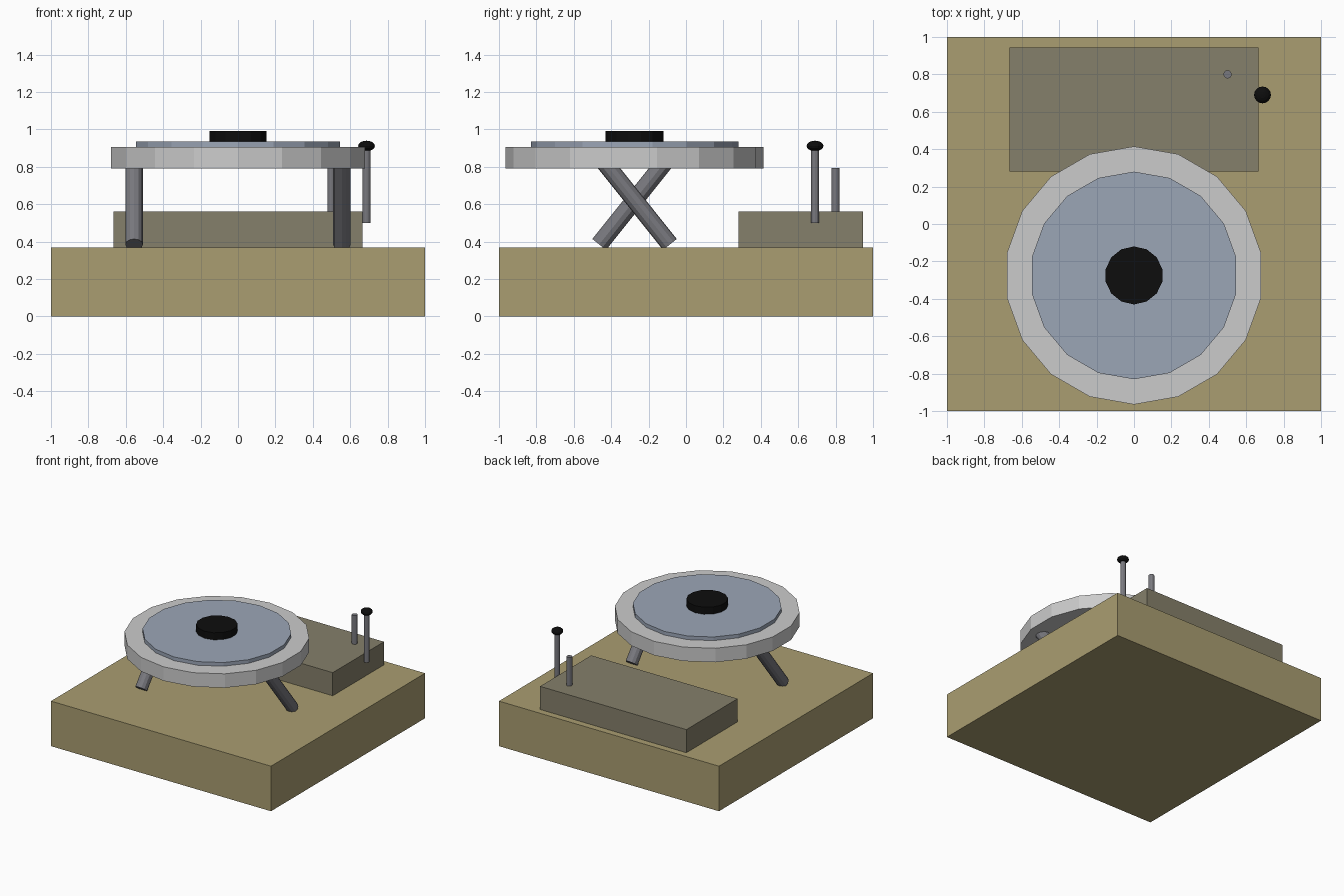
import bpy
from mathutils import Vector

if "Cube" in bpy.data.objects:
    bpy.data.objects.remove(bpy.data.objects["Cube"])


def material(name, r, g, b):
    m = bpy.data.materials.new(name)
    m.diffuse_color = (r, g, b, 1)
    m.use_nodes = True
    m.node_tree.nodes["Principled BSDF"].inputs["Base Color"].default_value = m.diffuse_color
    return m


WOOD = material("wood", 0.40, 0.34, 0.165)
DARK_WOOD = material("dark_wood", 0.235, 0.215, 0.145)
PALE = material("pale_rim", 0.68, 0.68, 0.66)
BLUE = material("blue_grey", 0.33, 0.38, 0.47)
BLACK = material("black", 0.004, 0.004, 0.004)
METAL = material("metal", 0.19, 0.19, 0.21)


def finish(name, mat):
    ob = bpy.context.object
    ob.name = name
    ob.data.materials.append(mat)
    return ob


def box(name, lo, hi, mat):
    lo, hi = Vector(lo), Vector(hi)
    bpy.ops.mesh.primitive_cube_add(size=1, location=(lo + hi) / 2)
    ob = finish(name, mat)
    ob.scale = hi - lo
    return ob


def rod(name, a, b, radius, sides, mat):
    """Cylinder running from point a to point b."""
    a, b = Vector(a), Vector(b)
    d = b - a
    bpy.ops.mesh.primitive_cylinder_add(vertices=sides, radius=radius,
                                        depth=d.length, location=(a + b) / 2)
    ob = finish(name, mat)
    if abs(d.x) + abs(d.y) > 1e-6:
        ob.rotation_euler = d.to_track_quat('Z', 'Y').to_euler()
    return ob


# Base slab and rear housing
box("base", (-1, -1, 0), (1, 1, 0.37), WOOD)
box("rear_housing", (-0.665, 0.28, 0.365), (0.665, 0.945, 0.56), DARK_WOOD)

# Stacked round plates
CY = -0.275
for name, z0, z1, r, sides, mat in (
        ("round_rim", 0.79, 0.905, 0.69, 18, PALE),
        ("round_plate", 0.90, 0.935, 0.555, 18, BLUE),
        ("centre_cap", 0.93, 0.993, 0.155, 14, BLACK)):
    rod(name, (0, CY, z0), (0, CY, z1), r, sides, mat)

# Two legs, leaning opposite ways
for name, side in (("right_leg", 1), ("left_leg", -1)):
    rod(name, (0.555 * side, CY + 0.189 * side, 0.385),
        (0.555 * side, CY - 0.182 * side, 0.85), 0.047, 12, METAL)

# Short pin on the housing, tall lever with a flattened knob beside it
rod("short_pin", (0.5, 0.8, 0.54), (0.5, 0.8, 0.795), 0.022, 12, METAL)
rod("lever_rod", (0.687, 0.69, 0.50), (0.687, 0.69, 0.91), 0.021, 12, METAL)
bpy.ops.mesh.primitive_uv_sphere_add(segments=16, ring_count=8, radius=1,
                                     location=(0.687, 0.69, 0.912))
finish("lever_knob", BLACK).scale = (0.045, 0.045, 0.028)
